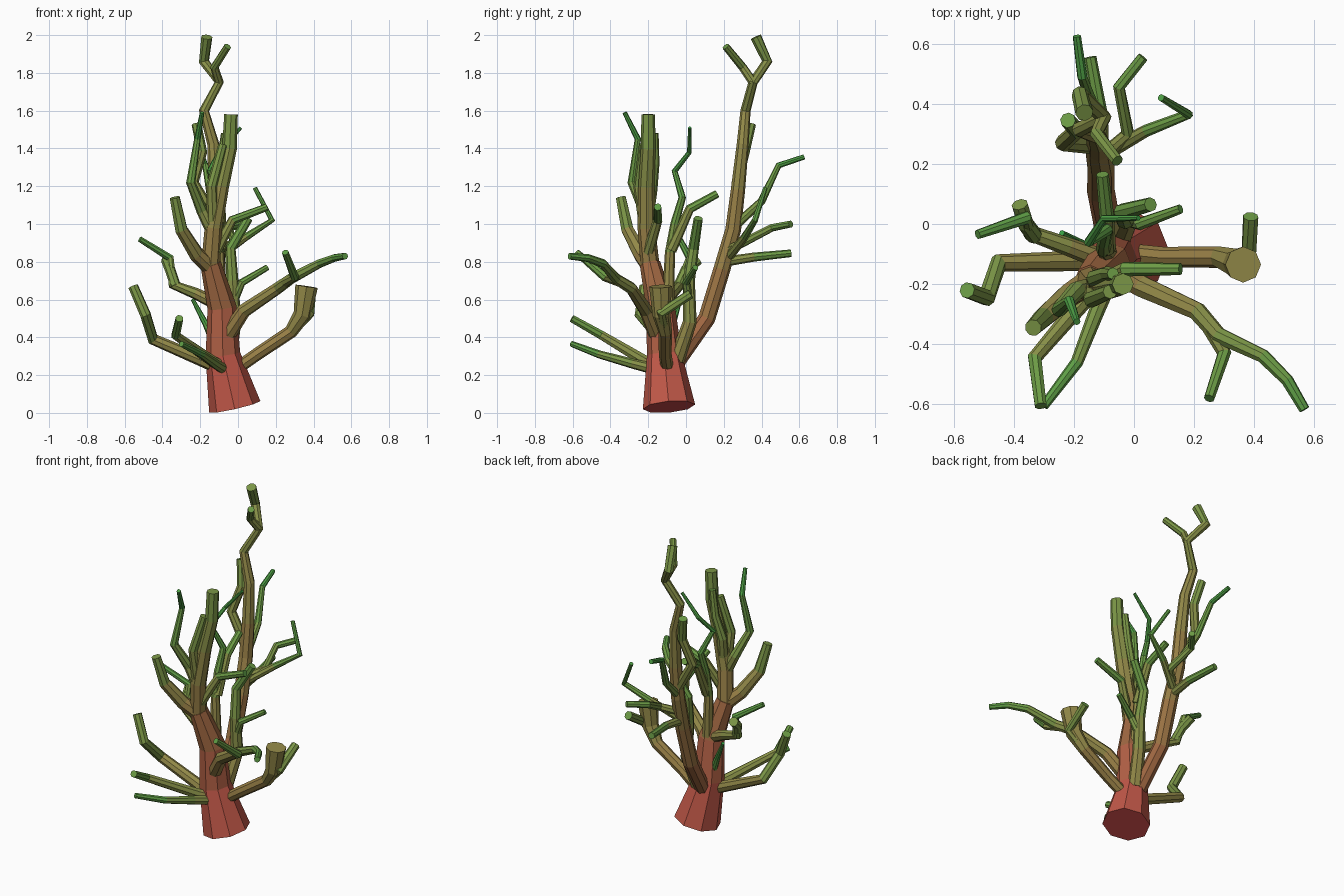
import bpy, bmesh, math
from mathutils import Vector

# bark colour ramp: red trunk -> brown -> olive -> green twig
RAMP = [(0.62, 0.075, 0.07), (0.36, 0.14, 0.055), (0.29, 0.25, 0.065),
        (0.15, 0.33, 0.06), (0.04, 0.36, 0.06)]
STEPS = 13
mats = []
for i in range(STEPS):
    f = i / (STEPS - 1) * (len(RAMP) - 1)
    k = min(int(f), len(RAMP) - 2)
    c = Vector(RAMP[k]).lerp(Vector(RAMP[k + 1]), f - k)
    m = bpy.data.materials.new("bark_%d" % i)
    m.diffuse_color = (*c, 1)
    mats.append(m)


def branch(name, pts, r0, r1, h0, h1, sides=8, radii=None):
    """Capped flat-sided tapering tube along pts; hue runs h0 -> h1 (0 red, 1 green)."""
    P = [Vector(p) for p in pts]
    n = len(P)
    dist = [0]
    for a, b in zip(P, P[1:]):
        dist.append(dist[-1] + (b - a).length)
    bm = bmesh.new()
    rings, prev, side = [], None, None
    for i, p in enumerate(P):
        a = (P[i] - P[i - 1]).normalized() if i else (P[1] - P[0]).normalized()
        b = (P[i + 1] - P[i]).normalized() if i < n - 1 else a
        t = (a + b).normalized()
        if side is None:
            side = t.orthogonal().normalized()
        else:
            side = prev.rotation_difference(t) @ side
        prev = t
        up = t.cross(side)
        r = radii[i] if radii else r0 + (r1 - r0) * dist[i] / dist[-1]
        rings.append([bm.verts.new(p + r * (math.cos(q) * side + math.sin(q) * up))
                      for q in [2 * math.pi * j / sides for j in range(sides)]])

    def hue(s):
        return min(STEPS - 1, max(0, round((h0 + (h1 - h0) * s / dist[-1]) * (STEPS - 1))))
    for i in range(n - 1):
        for j in range(sides):
            k = (j + 1) % sides
            face = bm.faces.new((rings[i][j], rings[i][k], rings[i + 1][k], rings[i + 1][j]))
            face.material_index = hue((dist[i] + dist[i + 1]) / 2)
    bm.faces.new(rings[0][::-1]).material_index = hue(0)
    bm.faces.new(rings[-1]).material_index = hue(dist[-1])
    me = bpy.data.meshes.new(name)
    bm.to_mesh(me)
    bm.free()
    for m in mats:
        me.materials.append(m)
    bpy.context.collection.objects.link(bpy.data.objects.new(name, me))


# trunk and leader
branch("trunk", [(-.017, -.09, .032), (-.08, -.115, .31), (-.085, -.135, .56), (-.145, -.19, .79)],
       0, 0, 0, .26, radii=[.139, .092, .077, .055])
branch("leader", [(-.145, -.19, .78), (-.13, -.21, .98), (-.09, -.21, 1.2), (-.045, -.2, 1.4), (-.037, -.2, 1.58)],
       .05, .036, .36, .66)

# tall back limb with its fork
branch("back_limb", [(-.08, -.05, .27), (-.11, .11, .5), (-.11, .19, .76), (-.12, .25, .97),
                     (-.12, .275, 1.18), (-.13, .3, 1.42), (-.18, .315, 1.6), (-.1, .355, 1.75),
                     (-.18, .43, 1.86), (-.165, .37, 1.99)], 0, 0, .25, .66,
       radii=[.045, .046, .045, .042, .038, .032, .027, .025, .028, .03])
branch("back_fork", [(-.1, .355, 1.75), (-.125, .3, 1.83), (-.055, .21, 1.94)], .024, .02, .55, .75)
branch("back_side", [(-.12, .26, 1.02), (-.235, .27, 1.22), (-.19, .31, 1.38), (-.22, .345, 1.53)],
       .03, .026, .5, .72)
branch("back_twig_high", [(-.12, .27, 1.0), (-.14, .4, 1.12), (-.172, .49, 1.31), (-.19, .625, 1.355)],
       .025, .014, .6, .92)
branch("back_twig_low", [(-.11, .2, .8), (-.11, .36, .825), (-.145, .555, .845)], .027, .02, .55, .77)
branch("back_twig_mid", [(-.11, .22, .86), (-.02, .3, .9), (-.05, .455, .98), (.03, .555, 1.0)],
       .025, .019, .55, .77)
branch("back_twig_right", [(-.1, .23, .83), (.04, .31, .93), (.18, .365, 1.02), (.09, .42, 1.19)],
       .025, .012, .55, .92)

# limbs of the crown
branch("front_left_fork", [(-.145, -.19, .77), (-.22, -.24, .84), (-.3, -.31, .97), (-.335, -.345, 1.14)],
       .045, .028, .4, .7)
branch("front_left_twig", [(-.13, -.21, .95), (-.19, -.22, 1.07), (-.25, -.285, 1.22),
                           (-.215, -.255, 1.45), (-.19, -.325, 1.59)], .035, .012, .5, .95)
branch("leader_twig_back", [(-.12, -.21, 1.0), (-.13, -.18, 1.18), (-.09, -.165, 1.32), (-.07, -.165, 1.48)],
       .034, .02, .5, .74)
branch("leader_twig_front", [(-.13, -.21, .95), (-.14, -.25, 1.2), (-.08, -.225, 1.42)], .034, .024, .5, .7)
branch("center_limb", [(-.08, -.1, .45), (-.1, -.085, .85), (-.1, -.06, 1.0), (-.09, -.02, 1.14),
                       (-.15, -.06, 1.28), (-.1, .018, 1.38), (.015, .02, 1.51)], .036, .009, .4, 1)
branch("center_twig_back", [(-.09, -.08, .86), (-.09, .02, 1.08), (-.105, .165, 1.16)], .03, .021, .55, .78)
branch("center_twig_right", [(-.12, -.2, .85), (-.03, -.15, 1.02), (.155, -.15, 1.09)],
       .03, .02, .52, .8)
branch("inner_limb", [(-.05, -.05, .28), (-.02, .02, .48), (-.03, .015, .7), (-.04, .04, .87), (.055, .065, 1.03)],
       .042, .024, .42, .75)
branch("inner_twig", [(-.02, .015, .6), (.02, 0, .69), (.155, .05, .77)], .024, .016, .6, .87)
branch("hidden_sprout", [(-.13, -.09, .38), (-.17, -.07, .47), (-.24, -.03, .6)], .022, .01, .8, 1)

# left side limbs
branch("left_upper_limb", [(-.1, -.12, .57), (-.22, -.075, .63), (-.345, -.03, .68), (-.36, .02, .82),
                           (-.52, -.035, .92)], .035, .016, .48, .85)
branch("left_upper_stub", [(-.33, -.04, .67), (-.36, .0, .76), (-.38, .065, .81)], .028, .028, .65, .7)
branch("left_lower_limb", [(-.1, -.12, .24), (-.45, -.13, .39), (-.49, -.245, .52), (-.555, -.22, .67)],
       .036, .027, .45, .72)
branch("front_low_limb", [(-.07, -.15, .24), (-.13, -.21, .27), (-.33, -.445, .41), (-.31, -.605, .5)],
       .034, .021, .45, .77)
branch("front_low_twig", [(-.07, -.16, .23), (-.12, -.28, .26), (-.19, -.46, .31), (-.3, -.605, .365)],
       .03, .016, .5, .87)

# right side limbs
branch("right_low_limb", [(0, -.1, .24), (.1, -.11, .31), (.28, -.11, .43), (.34, -.13, .52), (.363, -.135, .67)],
       0, 0, .42, .5, radii=[.034, .034, .036, .048, .06])
branch("right_low_twig", [(.28, -.11, .43), (.38, -.13, .53), (.388, .025, .63)], .03, .026, .55, .77)
branch("right_front_limb", [(-.05, -.16, .42), (.03, -.21, .54), (.21, -.29, .66), (.28, -.37, .71),
                            (.43, -.44, .79), (.51, -.52, .82), (.567, -.617, .83)], .042, .018, .4, .85)
branch("right_front_twig", [(.25, -.34, .69), (.3, -.43, .72), (.25, -.58, .85)], .027, .018, .58, .8)
